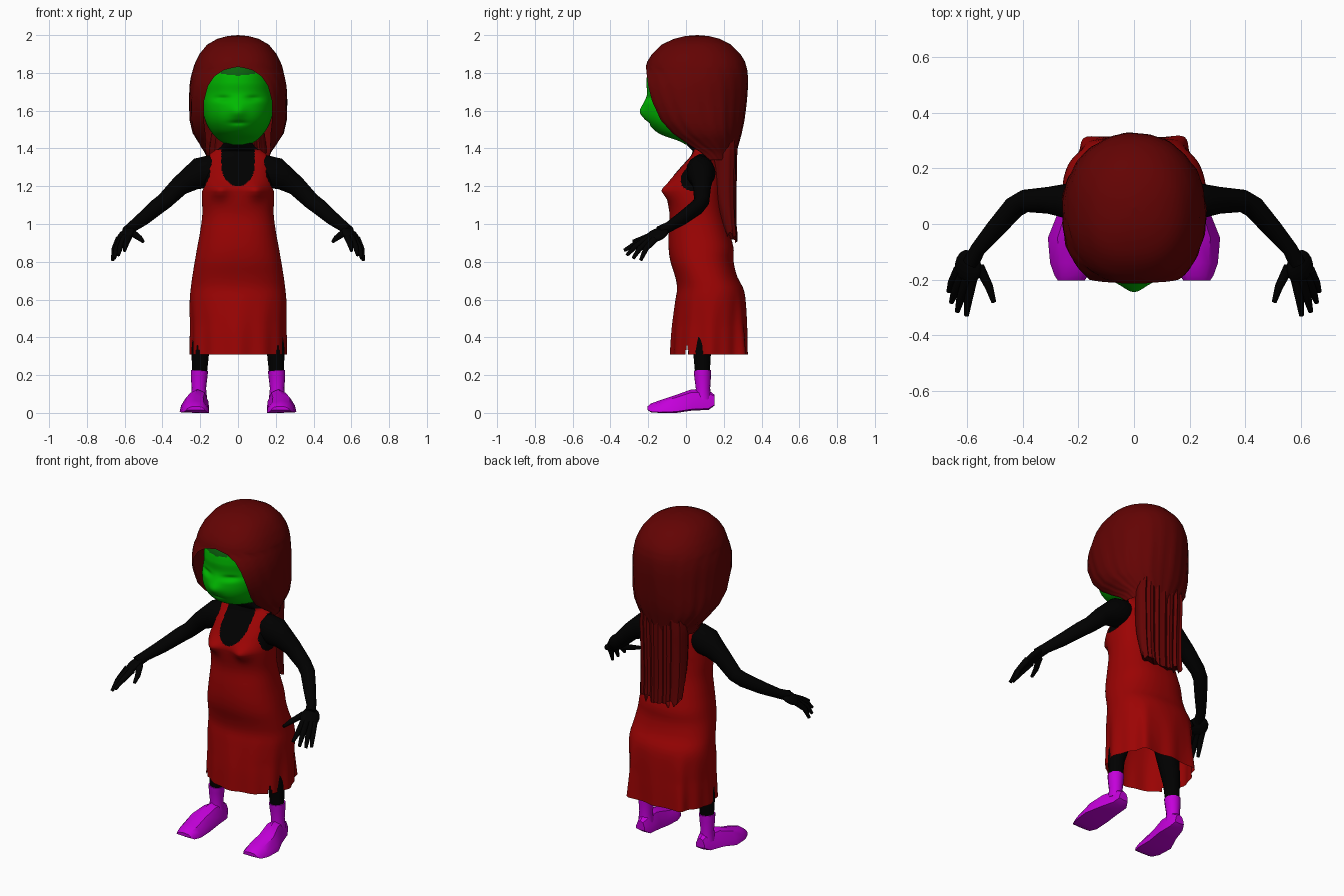
import bpy, bmesh, math
from mathutils import Vector

if "Cube" in bpy.data.objects:
    bpy.data.objects.remove(bpy.data.objects["Cube"])


def material(name, r, g, b):
    m = bpy.data.materials.new(name)
    m.diffuse_color = (r, g, b, 1)
    m.use_nodes = True
    m.node_tree.nodes["Principled BSDF"].inputs["Base Color"].default_value = m.diffuse_color
    return m


HAIR = material("dark red hair", .125, .001, .001)
DRESS = material("red cloth", .33, .001, .001)
SKIN = material("black", 0, 0, 0)
GREEN = material("green face", 0, .49, 0)
BROW = material("dark green", .003, .12, .004)
PURPLE = material("purple shoe", .55, 0, .70)


def build(name, rings, mats, closed=True, caps=True, keep=None, paint=None):
    """Skin a list of point rings into one smooth object."""
    bm = bmesh.new()
    rows = [[bm.verts.new(p) for p in ring] for ring in rings]
    n = len(rows[0])
    for a, b in zip(rows, rows[1:]):
        for i in range(n if closed else n - 1):
            j = (i + 1) % n
            quad = (a[i], a[j], b[j], b[i])
            c = sum((v.co for v in quad), Vector()) / 4
            if keep is None or keep(c):
                f = bm.faces.new(quad)
                if paint:
                    f.material_index = paint(c)
    if caps:
        bm.faces.new(rows[0])
        bm.faces.new(rows[-1])
    bmesh.ops.delete(bm, geom=[v for v in bm.verts if not v.link_faces], context='VERTS')
    bmesh.ops.recalc_face_normals(bm, faces=bm.faces)
    me = bpy.data.meshes.new(name)
    bm.to_mesh(me)
    bm.free()
    ob = bpy.data.objects.new(name, me)
    bpy.context.collection.objects.link(ob)
    for m in mats:
        me.materials.append(m)
    return ob


def sample(keys, z):
    """Smooth interpolation of rows keyed by their first value."""
    for i in range(len(keys) - 1):
        k0, k1 = keys[i], keys[i + 1]
        if k0[0] <= z <= k1[0] + 1e-6:
            t = (z - k0[0]) / (k1[0] - k0[0])
            p, q = keys[max(i - 1, 0)], keys[min(i + 2, len(keys) - 1)]
            out = []
            for c in range(1, len(k0)):
                h = k1[0] - k0[0]
                m0 = (k1[c] - p[c]) / (k1[0] - p[0]) * h
                m1 = (q[c] - k0[c]) / (q[0] - k0[0]) * h
                out.append((2*t**3 - 3*t*t + 1) * k0[c] + (t**3 - 2*t*t + t) * m0
                           + (3*t*t - 2*t**3) * k1[c] + (t**3 - t*t) * m1)
            return out
    return list(keys[-1][1:])


def steps(a, b, n):
    return [a + (b - a) * i / n for i in range(n + 1)]


def power_of(v, e):
    return math.copysign(abs(v)**e, v)


def oval(z, a, yf, yb, n=48, power=2.3, grow=0.0):
    pts = []
    for i in range(n):
        t = 2 * math.pi * i / n
        e = 2 / power
        pts.append(Vector(((a + grow) * power_of(math.sin(t), e),
                           (yf + yb) / 2 - ((yb - yf) / 2 + grow) * power_of(math.cos(t), e), z)))
    return pts


def tube(name, path, mat, n=12, flat=1.0):
    """Tapered tube through (x, y, z, radius) points."""
    pts = [Vector(p[:3]) for p in path]
    rings = []
    for i, p in enumerate(pts):
        d = pts[min(i + 1, len(pts) - 1)] - pts[max(i - 1, 0)]
        u = d.cross(Vector((0, 1, 0))).normalized()
        v = d.cross(u).normalized()
        r = path[i][3]
        rings.append([p + u * r * math.cos(2*math.pi*k/n) + v * r * flat * math.sin(2*math.pi*k/n)
                      for k in range(n)])
    return build(name, rings, [mat])


def ball(name, loc, size, mat, rot=(0, 0, 0)):
    bpy.ops.mesh.primitive_uv_sphere_add(segments=16, ring_count=10, location=loc, rotation=rot)
    ob = bpy.context.object
    ob.name, ob.scale = name, size
    ob.data.materials.append(mat)
    return ob


# Body outline: z, half width, front y, back y
body = [(.31, .246, -.072, .318), (.45, .246, -.065, .316), (.60, .248, -.048, .308),
        (.66, .243, -.040, .296), (.72, .235, -.050, .265), (.80, .222, -.075, .245),
        (.87, .210, -.085, .245), (.95, .195, -.085, .225), (1.05, .182, -.080, .200),
        (1.14, .184, -.095, .190), (1.19, .182, -.100, .190), (1.25, .174, -.070, .185),
        (1.31, .168, -.020, .172), (1.36, .156, .025, .150), (1.39, .115, .035, .132),
        (1.42, .080, .000, .125), (1.47, .072, .000, .130)]


def bust(p):
    if p.y < .03:
        p.y -= .035 * math.exp(-((abs(p.x) - .10)**2) / .0022 - (p.z - 1.175)**2 / .0016)
    return p


# Torso and neck
build("torso", [[bust(p) for p in oval(z, *sample(body, z))] for z in steps(.72, 1.47, 36)], [SKIN])


# Dress with scooped neck, arm holes, straps and a pleated hem
def dress_ring(z):
    fade = max(0, (.64 - z) / .33)
    ring = [bust(p) for p in oval(z, *sample(body, z), n=192, grow=.007, power=2.3 - .25 * min(1, fade * 2))]
    for i, p in enumerate(ring):
        t = 2 * math.pi * i / 192
        w = 1 + fade * (.022 * math.cos(12 * t) + .014 * math.cos(7 * t + .6))
        if p.y > .15:
            w += fade * .16 * math.exp(-(abs(p.x) - .16)**2 / .0010)
        p.x *= w
        p.y = .12 + (p.y - .12) * w
    return ring


def dress_keep(c):
    x = abs(c.x)
    if c.y < 0.02 and abs(x - .213) < (.36 - c.z) * .22:
        return False
    if c.z < 1.17:
        return True
    if x > max(.150, .192 - (c.z - 1.17) * .5):
        return False
    scoop = (x / .088)**2 + (min(0, c.z - 1.31) / .11)**2
    return scoop > 1


build("dress", [dress_ring(z) for z in steps(.31, 1.17, 36) + steps(1.175, 1.395, 44)],
      [DRESS], caps=False, keep=dress_keep)

# Head: z, half width, front y, back y
head = [(1.42, .06, .00, .14), (1.44, .095, -.04, .18), (1.475, .132, -.135, .21), (1.52, .162, -.190, .24),
        (1.57, .180, -.218, .26), (1.63, .188, -.222, .27), (1.69, .188, -.206, .28),
        (1.75, .183, -.210, .28), (1.82, .168, -.196, .27), (1.90, .130, -.140, .22), (1.95, .04, -.02, .12)]


def face_shape(p):
    if p.y < 0:
        x = abs(p.x)
        p.y -= .022 * math.exp(-x*x / .0016 - (p.z - 1.595)**2 / .0014)         # nose
        p.y += .014 * math.exp(-(x - .08)**2 / .0016 - (p.z - 1.665)**2 / .0002)  # eye creases
        p.y += .010 * math.exp(-x*x / .0018 - (p.z - 1.535)**2 / .00012)        # mouth crease
    return p


build("head", [[face_shape(p) for p in oval(z, *sample(head, z), n=96, power=2.1)]
               for z in steps(1.42, 1.95, 96)], [GREEN, BROW],
      paint=lambda c: int(c.z > 1.787 + 1.5 * c.x**2 and abs(c.x) < .125 and c.y < 0))

# Hair cap: z, half width, front y, back y, opening angle at the face
cap = [(1.34, .160, .02, .258, 84), (1.38, .175, -.02, .266, 74), (1.42, .202, -.05, .277, 55),
       (1.48, .240, -.12, .293, 43), (1.55, .256, -.19, .307, 42), (1.65, .259, -.24, .320, 41),
       (1.73, .256, -.245, .327, 35), (1.78, .248, -.232, .327, 27), (1.815, .239, -.217, .324, 15),
       (1.832, .235, -.213, .320, 0), (1.86, .224, -.205, .312, 0), (1.90, .204, -.180, .288, 0),
       (1.95, .163, -.128, .238, 0), (1.98, .110, -.065, .180, 0), (1.995, .055, -.005, .120, 0),
       (2.0, .0005, .0595, .06, 0)]


def hair_ring(z, a, yf, yb, t0):
    t0, mid, d = math.radians(t0), (yf + yb) / 2, (yb - yf) / 2
    amp = .016 * min(1, max(0, (1.9 - z) / .3))
    ring = []
    for i, t in enumerate(steps(t0, 2 * math.pi - t0, 72)):
        e = 2 / (2.22 + .13 * math.cos(t))
        w = 1 + amp * (math.sin(i * 1.57) * .5 + math.sin(i * .7) * .5)
        ring.append(Vector((a * w * power_of(math.sin(t), e), mid - d * w * power_of(math.cos(t), e), z)))
    return ring


cap_rows = []
for k0, k1 in zip(cap, cap[1:]):
    for f in (0, .5):
        cap_rows.append([u + (v - u) * f for u, v in zip(k0, k1)])
cap_rows.append(cap[-1])
build("hair_cap", [hair_ring(*r) for r in cap_rows], [HAIR], closed=False, caps=False)

# Long hair hanging down the back, with grooves and a ragged end
hang = [(.90, .148, .205, .268), (1.0, .152, .180, .262), (1.15, .156, .145, .262), (1.28, .160, .140, .264),
        (1.38, .162, .140, .266), (1.48, .150, .12, .268)]


def hang_ring(z):
    a, yf, yb = sample(hang, z)
    ring = oval(z, a, yf, yb, n=120, power=3)
    for p in ring:
        v = (p.y - yf) / (yb - yf)
        side = p.x / a
        groove = .004 * math.cos(22 * side) + .003 * math.cos(37 * side + 1)
        p.y += groove * (1 if v > .5 else -1)
        p.x *= .86 + .14 * v
        rag = (.018 * math.sin(19 * side) + .012 * math.sin(31 * side) + .03 * side * side + .03 * (1 - v))
        p.z += max(0, rag + .012) * max(0, (1.1 - z) / .2)
    return ring


build("back_hair", [hang_ring(z) for z in steps(.90, 1.48, 24)], [HAIR])

# Limbs and shoes, once per side
shoe = [(.152, .203, .030, .040, .095), (.12, .203, .046, .018, .12), (.03, .215, .062, .014, .125),
        (-.05, .232, .077, .002, .096), (-.14, .227, .074, 0, .066), (-.185, .225, .060, .004, .050),
        (-.203, .225, .048, .015, .035)]
digits = [((.555, -.155, .95), (.520, -.225, .925), (.503, -.280, .908)),
          ((.580, -.195, .93), (.595, -.275, .89), (.601, -.328, .860)),
          ((.600, -.195, .93), (.623, -.270, .88), (.634, -.313, .835)),
          ((.617, -.185, .92), (.643, -.245, .87), (.655, -.280, .818)),
          ((.630, -.165, .92), (.654, -.212, .87), (.664, -.240, .808))]
for m in (-1, 1):
    tube("arm", [(m*x, y, z, r) for x, y, z, r in
                 ((.09, .07, 1.29, .06), (.14, .075, 1.285, .080), (.20, .08, 1.268, .084), (.25, .083, 1.24, .066),
                  (.31, .085, 1.200, .052), (.39, .083, 1.120, .044), (.43, .06, 1.09, .043),
                  (.50, -.02, 1.03, .037), (.56, -.09, .985, .029), (.585, -.14, .96, .031))],
         SKIN, n=16, flat=.92)
    ball("palm", (m*.595, -.155, .942), (.053, .066, .024), SKIN, (.45, m*.45, m*.3))
    for d in digits:
        tube("finger", [(m*p[0], p[1], p[2], r) for p, r in zip(d, (.019, .015, .009))], SKIN, n=12)
    tube("leg", [(m*.13, .09, .76, .085), (m*.165, .09, .5, .068), (m*.20, .085, .32, .047),
                 (m*.205, .088, .17, .036)], SKIN, n=16)
    tube("ankle", [(m*.207, .09, .07, .044), (m*.207, .09, .13, .038), (m*.206, .088, .19, .044),
                   (m*.204, .087, .225, .046)], PURPLE, n=16)
    rings = []
    for y, xc, hw, z0, z1 in shoe:
        outline = ((-1, 0), (-.95, .4), (-.62, .85), (0, 1), (.55, .85), (.9, .4), (1, 0.05), (0, -.02))
        rings.append([Vector((m*(xc + hw*u), y, max(0, z0 + (z1 - z0)*v))) for u, v in outline])
    build("shoe", rings, [PURPLE])

bpy.ops.object.select_all(action='SELECT')
bpy.ops.object.shade_smooth_by_angle(angle=math.radians(35))
